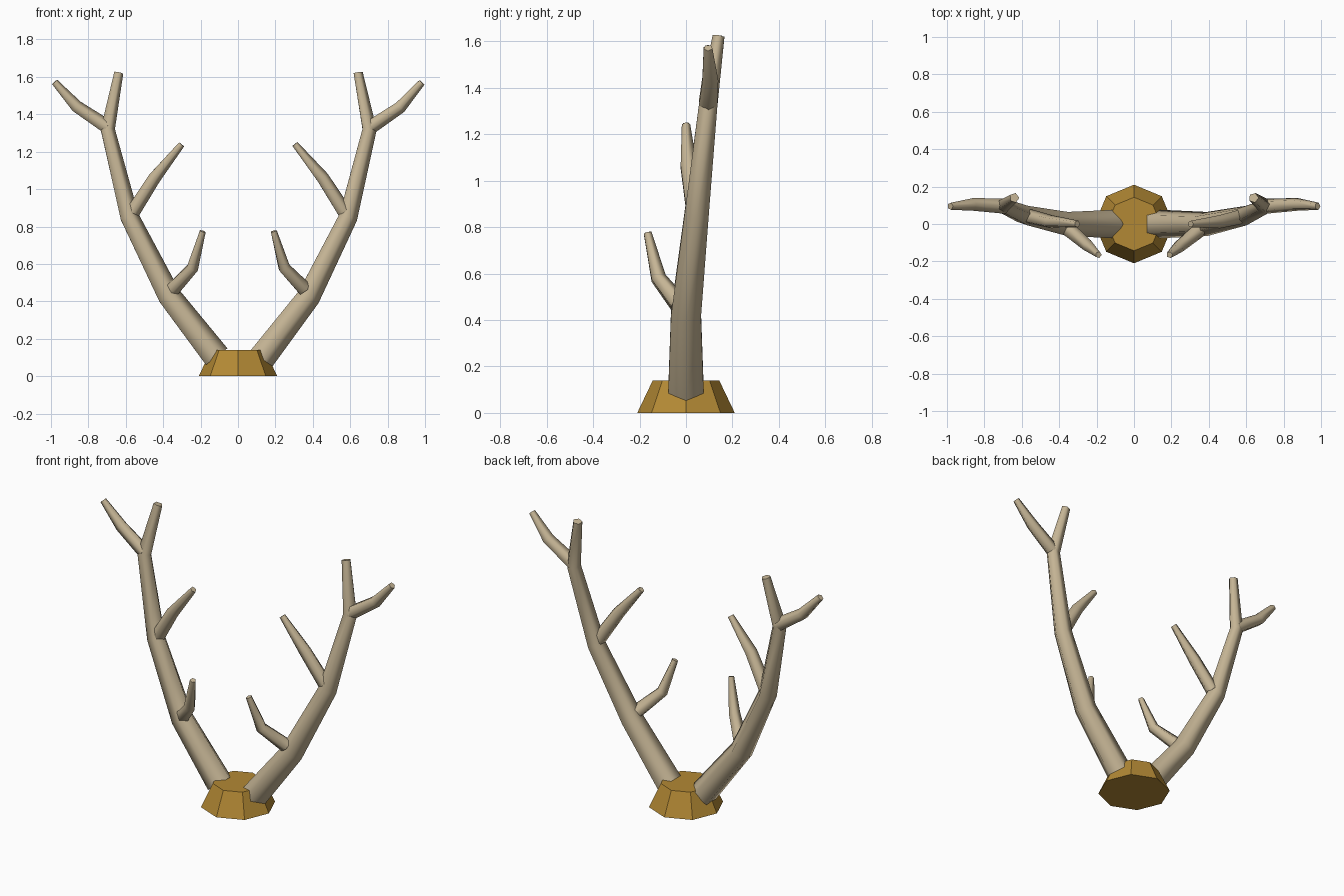
import bpy, bmesh, math
from mathutils import Vector

if "Cube" in bpy.data.objects:
    bpy.data.objects.remove(bpy.data.objects["Cube"])


def material(name, rgb):
    m = bpy.data.materials.new(name)
    m.diffuse_color = (*rgb, 1)
    m.use_nodes = True
    m.node_tree.nodes["Principled BSDF"].inputs["Base Color"].default_value = m.diffuse_color
    return m


BONE = material("pale bone", (0.56, 0.46, 0.30))
WOOD = material("golden wood", (0.45, 0.25, 0.035))


def finish(name, bm, mat):
    bmesh.ops.recalc_face_normals(bm, faces=bm.faces)
    mesh = bpy.data.meshes.new(name)
    bm.to_mesh(mesh)
    bm.free()
    mesh.materials.append(mat)
    ob = bpy.data.objects.new(name, mesh)
    bpy.context.collection.objects.link(ob)
    return ob


def tube(name, path, sign, sides=5):
    """Tapered five-sided limb through (x, y, z, radius) points."""
    pts = [Vector((sign * x, y, z)) for x, y, z, _ in path]
    bm = bmesh.new()
    rings = []
    for i, p in enumerate(pts):
        t = Vector()
        if i > 0:
            t += (p - pts[i - 1]).normalized()
        if i < len(pts) - 1:
            t += (pts[i + 1] - p).normalized()
        t.normalize()
        u = Vector((0, 1, 0)).cross(t).normalized()
        v = t.cross(u)
        r = path[i][3]
        ring = []
        for k in range(sides):
            a = 2 * math.pi * k / sides
            ring.append(bm.verts.new(p + r * (math.cos(a) * u + math.sin(a) * v)))
        rings.append(ring)
    # smooth sides, flat end caps
    for a, b in zip(rings, rings[1:]):
        for k in range(sides):
            n = (k + 1) % sides
            bm.faces.new((a[k], a[n], b[n], b[k])).smooth = True
    bm.faces.new(rings[0])
    bm.faces.new(rings[-1])
    return finish(name, bm, BONE)


# Octagonal mount
bm = bmesh.new()
bmesh.ops.create_cone(bm, cap_ends=True, segments=8, radius1=0.21,
                      radius2=0.143, depth=0.14)
bmesh.ops.translate(bm, verts=bm.verts, vec=(0, 0, 0.07))
finish("mount", bm, WOOD)

# Antler limbs: main beam and three tines
LIMBS = {
    "main_beam": [(0.12, 0, 0.10, 0.08), (0.373, 0, 0.427, 0.068),
                  (0.584, 0.045, 0.85, 0.055), (0.70, 0.095, 1.32, 0.042),
                  (0.64, 0.14, 1.622, 0.027)],
    "brow_tine": [(0.35, -0.03, 0.468, 0.042), (0.245, -0.118, 0.58, 0.034),
                  (0.19, -0.165, 0.775, 0.018)],
    "middle_tine": [(0.565, 0.04, 0.88, 0.042), (0.45, 0.012, 1.06, 0.037),
                    (0.303, 0.0, 1.24, 0.019)],
    "outer_tine": [(0.70, 0.095, 1.33, 0.042), (0.865, 0.105, 1.44, 0.036),
                   (0.982, 0.095, 1.572, 0.02)],
}
for side, sign in (("right", 1), ("left", -1)):
    for limb, path in LIMBS.items():
        tube(f"{side}_{limb}", path, sign)
